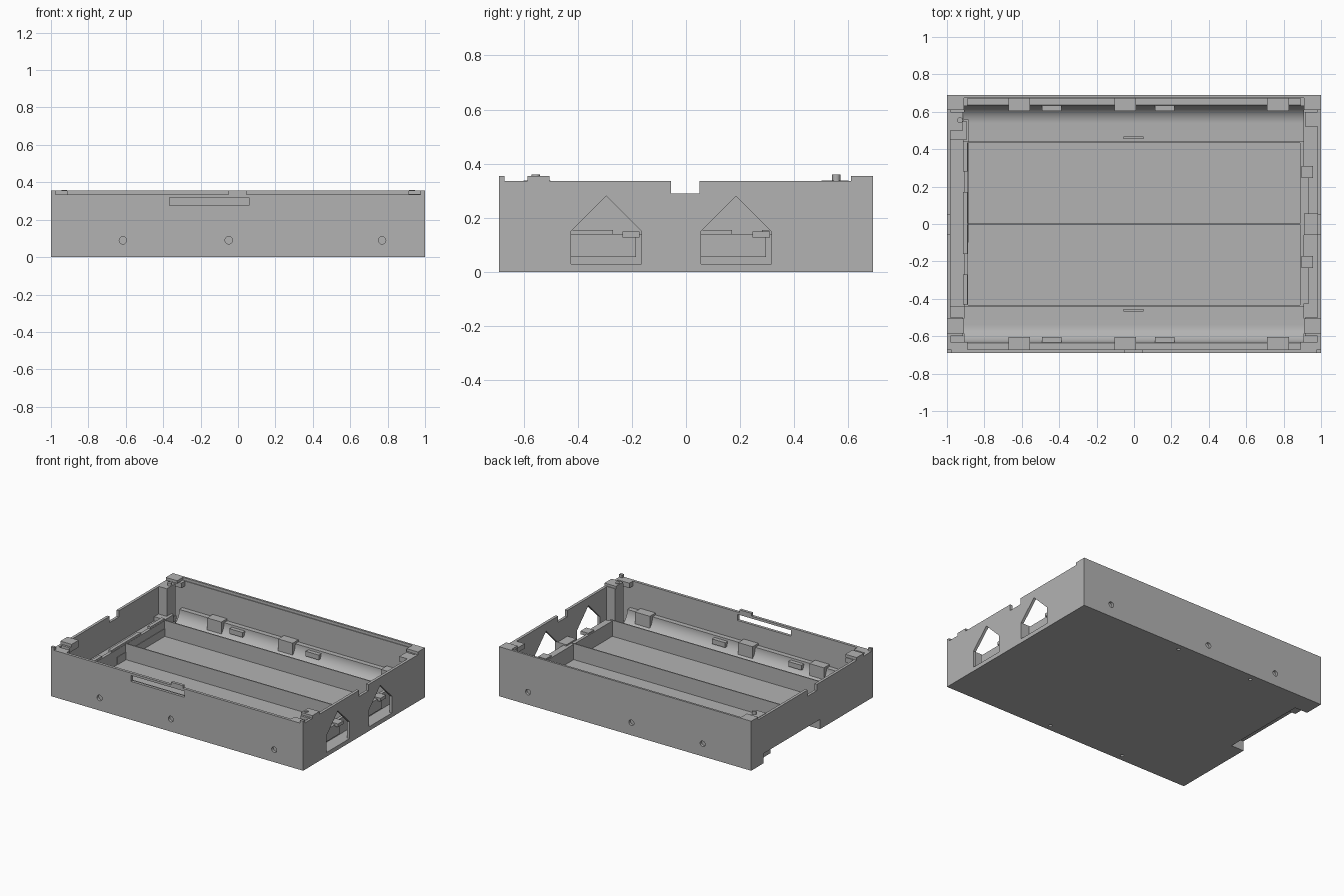
import bpy
import math

cube = bpy.data.objects.get("Cube")
if cube:
    bpy.data.objects.remove(cube, do_unlink=True)

grey = bpy.data.materials.new("mid_grey")
grey.use_nodes = True
COLOUR = (0.45, 0.45, 0.45, 1)
grey.diffuse_color = COLOUR
grey.node_tree.nodes["Principled BSDF"].inputs["Base Color"].default_value = COLOUR


def make(name, verts, faces):
    mesh = bpy.data.meshes.new(name)
    mesh.from_pydata(verts, [], faces)
    mesh.materials.append(grey)
    obj = bpy.data.objects.new(name, mesh)
    bpy.context.scene.collection.objects.link(obj)
    return obj


def prism(name, outline, axis, a, b):
    """Extrude a 2D outline along x, y or z, from a to b."""
    place = {"x": lambda p, t: (t, p[0], p[1]),
             "y": lambda p, t: (p[0], t, p[1]),
             "z": lambda p, t: (p[0], p[1], t)}[axis]
    n = len(outline)
    verts = [place(p, t) for t in (a, b) for p in outline]
    faces = [tuple(range(n))[::-1], tuple(range(n, 2 * n))]
    faces += [(i, (i + 1) % n, (i + 1) % n + n, i + n) for i in range(n)]
    obj = make(name, verts, faces)
    # Keep normals outward whichever way the outline runs
    import bmesh
    bm = bmesh.new()
    bm.from_mesh(obj.data)
    bmesh.ops.recalc_face_normals(bm, faces=bm.faces)
    bm.to_mesh(obj.data)
    bm.free()
    return obj


def box(name, x0, x1, y0, y1, z0, z1):
    return prism(name, [(x0, y0), (x1, y0), (x1, y1), (x0, y1)], "z", z0, z1)


def disc(cx, cy, r, n=20):
    return [(cx + r * math.cos(i * math.tau / n), cy + r * math.sin(i * math.tau / n))
            for i in range(n)]


def cut(target, cutter):
    cutter.hide_render = True
    cutter.hide_viewport = True
    cutter.display_type = "WIRE"
    mod = target.modifiers.new(cutter.name, "BOOLEAN")
    mod.operation = "DIFFERENCE"
    mod.solver = "EXACT"
    mod.object = cutter


# Main dimensions
W, D, FLOOR, RIM, TOP = 1.0, 0.69, 0.03, 0.335, 0.355
INX, INY, RAIL = 0.98, 0.67, 0.14

# Outer tray with open top; the back wall stands slightly taller
tray = box("tray_shell", -W, W, -D, D, 0, TOP)
cut(tray, box("cavity_cutter", -INX, INX, -INY, INY, FLOOR, 0.6))
cut(tray, box("rim_cutter", -1.2, 1.2, -0.9, 0.675, RIM, 0.6))
cut(tray, box("side_notch_cutter", -1.2, 1.2, -0.055, 0.05, 0.29, 0.7))
cut(tray, box("front_slot_cutter", -0.365, 0.06, -0.8, -0.6, 0.275, 0.318))
cut(tray, box("cable_recess_cutter", -1.2, -0.9, -0.09, 0.55, -0.1, 0.07))
for y in (-0.295, 0.185):
    house = [(y - 0.13, 0.03), (y + 0.13, 0.03), (y + 0.13, 0.15), (y, 0.28), (y - 0.13, 0.15)]
    cut(tray, prism("house_window_cutter", house, "x", 0.95, 1.2))
for x in (-0.615, -0.05, 0.77):
    for side in (-1, 1):
        cut(tray, prism("screw_hole_cutter", disc(x, 0.09, 0.02), "y", side * 0.655, side * 0.8))
for x in (-0.44, 0.165):
    for side in (-1, 1):
        cut(tray, prism("pin_hole_cutter", disc(x, side * 0.645, 0.012, 12), "z", -0.1, 0.029))

# Lining that closes the cable recess from inside
box("recess_roof", -0.985, -0.885, -0.1, 0.56, 0.07, 0.085)
box("recess_back", -0.9, -0.885, -0.1, 0.56, 0, 0.08)
for y in (-0.1, 0.55):
    box("recess_side", -0.985, -0.89, y, y + 0.01, 0.001, 0.08)

# Front latch tab and rim tabs at the corners
box("latch_tab", -0.05, 0.045, -D, -INY, RIM, TOP)
for side in (-1, 1):
    box("rear_corner_tab", side * 0.91, side * W, 0.61, INY + 0.006, RIM, TOP)
    box("front_rim_tab", side * 0.91, side * W, -0.585, -0.505, RIM, TOP)
    box("front_corner_tab", side * 0.975, side * W, -D, -INY, RIM, TOP)
    # Corner clip blocks just under the rim
    box("front_clip", side * 0.915, side * 0.985, -0.6, -0.5, 0.3, RIM)
    box("rear_clip", side * 0.915, side * 0.985, 0.52, 0.6, 0.3, RIM)
    for end in (-1, 1):
        box("corner_shelf", side * 0.89, side * 0.985, end * 0.63, end * 0.675, 0.3, RIM)

# Tall screw posts in two opposite corners
for side in (-1, 1):
    box("corner_post", side * 0.915, side * 0.985, -side * 0.5, -side * 0.6, FLOOR, 0.338)
    post_screw = prism("post_screw", disc(side * 0.93, -side * 0.555, 0.015), "z", 0.33, 0.36)
box("post_foot", -0.985, -0.895, 0.45, 0.55, FLOOR, RAIL)

# Curved cradles along the long walls
R, CY = 0.0975, 0.5375
arc = [(CY + R * math.cos(a * math.pi / 32), RAIL - R * math.sin(a * math.pi / 32))
       for a in range(17)]
for side in (-1, 1):
    outline = [(0.44, 0.02), (0.672, 0.02), (0.672, RAIL)] + arc + [(0.44, RAIL - R)]
    cradle = prism("side_cradle", [(side * y, z) for y, z in outline], "x", -0.91, 0.91)
    for p in cradle.data.polygons:
        p.use_smooth = len(p.vertices) == 4
    bpy.context.view_layer.objects.active = cradle
    bpy.ops.object.select_all(action="DESELECT")
    cradle.select_set(True)
    bpy.ops.object.shade_smooth_by_angle(angle=math.radians(30))
    # Tall stops and low clips against the wall
    for x0, x1 in ((-0.67, -0.555), (-0.105, 0.01), (0.71, 0.83)):
        box("cradle_stop", x0, x1, side * 0.605, side * 0.672, FLOOR, 0.155)
    for x in (-0.44, 0.165):
        box("cradle_clip", x - 0.052, x + 0.052, side * 0.605, side * 0.64, 0.09, 0.125)
    # Small tongue beside each outer rail
    box("rail_tongue", -0.055, 0.05, side * 0.455, side * 0.467, FLOOR, 0.12)

# Long rails and end walls dividing the bays
for y in (-0.438, 0, 0.438):
    box("bay_rail", -0.91, 0.905, y - 0.004, y + 0.004, FLOOR, RAIL + 0.005)
for side in (-1, 1):
    box("bay_end_wall", side * 0.888, side * 0.91, -0.44, 0.44, FLOOR, RAIL)

# Contact strips at the recess end
for y0, y1 in ((-0.43, -0.27), (-0.16, 0.17), (0.28, 0.44)):
    box("contact_strip", -0.915, -0.89, y0, y1, FLOOR, 0.155)
box("recess_ledge", -0.985, -0.91, -0.44, 0.6, 0.085, 0.11)

# Brackets and latches behind the house windows
for y in (-0.305, 0.175):
    box("window_bracket", 0.905, 0.935, y - 0.12, y + 0.12, 0.055, RAIL)
for y in (-0.203, 0.278):
    box("window_latch", 0.895, 0.957, y - 0.032, y + 0.032, 0.127, 0.15)
box("centre_pillar", 0.91, 0.985, -0.058, 0.055, FLOOR, 0.15)
